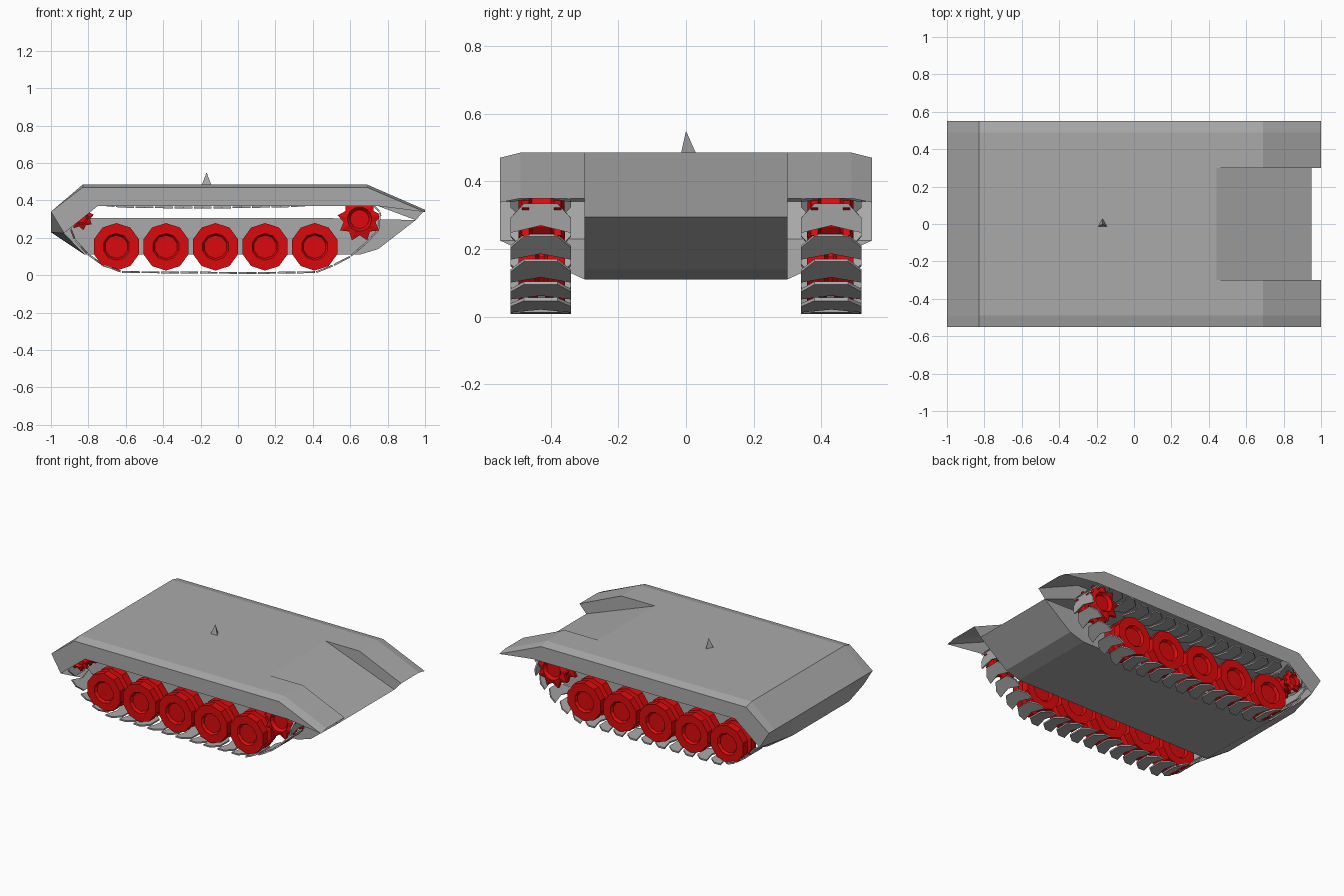
import bpy, bmesh, math
from mathutils import Vector

if "Cube" in bpy.data.objects:
    bpy.data.objects.remove(bpy.data.objects["Cube"])


def material(name, col):
    m = bpy.data.materials.new(name)
    m.diffuse_color = (*col, 1)
    m.use_nodes = True
    m.node_tree.nodes["Principled BSDF"].inputs["Base Color"].default_value = m.diffuse_color
    return m


GREY = material("steel_grey", (0.40, 0.40, 0.40))
RED = material("wheel_red", (0.72, 0.003, 0.004))


def make(name, bm, mat, mirror=True, up=False):
    """Turn a bmesh into an object, mirrored across the centre line."""
    bmesh.ops.remove_doubles(bm, verts=bm.verts, dist=1e-4)
    bmesh.ops.recalc_face_normals(bm, faces=bm.faces)
    if up:
        top = max(bm.faces, key=lambda f: f.calc_center_median().z)
        if top.normal.z < 0:
            bmesh.ops.reverse_faces(bm, faces=bm.faces)
    me = bpy.data.meshes.new(name)
    bm.to_mesh(me)
    bm.free()
    me.materials.append(mat)
    ob = bpy.data.objects.new(name, me)
    bpy.context.collection.objects.link(ob)
    if mirror:
        mod = ob.modifiers.new("mirror", 'MIRROR')
        mod.use_axis = (False, True, False)
    return ob


def face(bm, *pts):
    bm.faces.new([bm.verts.new(p) for p in pts])


# hull: one half, as open armour plates
IN, TOP, OUT = 0.30, 0.49, 0.55
bm = bmesh.new()
# deck
face(bm, (-.83, 0, .485), (.44, 0, .485), (.44, IN, .485), (.69, IN, .485),
     (.69, TOP, .485), (-.83, TOP, .485))
# sloped front plate between the fenders, and fender cheek
face(bm, (.44, 0, .485), (.95, 0, .295), (.95, IN, .295), (.44, IN, .485))
face(bm, (.44, IN, .485), (.95, IN, .295), (1, IN, .35), (.69, IN, .485))
# front fender and bevelled outer edge
face(bm, (.69, IN, .485), (1, IN, .35), (1, TOP, .35), (.69, TOP, .485))
face(bm, (.69, TOP, .485), (1, TOP, .35), (1, OUT, .338), (.69, OUT, .47))
face(bm, (-.83, TOP, .485), (.69, TOP, .485), (.69, OUT, .47), (-.83, OUT, .47))
# side skirt
face(bm, (-.83, OUT, .47), (.69, OUT, .47), (1, OUT, .338), (.75, OUT, .37),
     (-.75, OUT, .37), (-.93, OUT, .225), (-1, OUT, .34))
# rear plates
face(bm, (-.83, 0, .485), (-.83, TOP, .485), (-1, TOP, .34), (-1, 0, .34))
face(bm, (-.83, TOP, .485), (-.83, OUT, .47), (-1, OUT, .34), (-1, TOP, .34))
face(bm, (-1, 0, .34), (-1, IN, .34), (-1, IN, .23), (-1, 0, .23))
face(bm, (-1, IN, .34), (-1, OUT, .34), (-.93, OUT, .225), (-1, IN, .23))
face(bm, (-1, 0, .23), (-1, IN, .23), (-.82, IN, .11), (-.82, 0, .11))
face(bm, (-1, IN, .23), (-.93, OUT, .225), (-.82, IN, .11))
# belly and lower nose
face(bm, (-.82, 0, .11), (-.82, IN, .11), (.65, IN, .11), (.65, 0, .11))
face(bm, (.65, 0, .11), (.65, IN, .11), (.75, IN, .14), (.75, 0, .14))
face(bm, (.75, 0, .14), (.75, IN, .14), (.95, IN, .295), (.95, 0, .295))
# lower hull side
face(bm, (-.82, IN, .11), (.65, IN, .11), (.75, IN, .14), (.95, IN, .295),
     (.5, IN, .305), (-.93, IN, .305), (-1, IN, .23))
make("hull", bm, GREY, up=True)

# small spike on the deck
bm = bmesh.new()
bmesh.ops.create_cone(bm, cap_ends=True, segments=3, radius1=.03, radius2=0, depth=.068)
bmesh.ops.translate(bm, verts=bm.verts, vec=(-.168, 0, .516))
make("deck_spike", bm, GREY, mirror=False)


def lathe(name, cx, cz, profile, n, teeth=0):
    """Spin (radius, y) points about y; rows wider than `teeth` alternate into teeth."""
    bm = bmesh.new()
    rows = []
    for r, y in profile:
        row = []
        for i in range(n):
            a = 2 * math.pi * (i + .5) / n
            q = r * .72 if teeth and r > teeth and i % 2 else r
            row.append(bm.verts.new((cx + q * math.cos(a), y, cz + q * math.sin(a))))
        rows.append(row)
    for a, b in zip(rows, rows[1:]):
        for i in range(n):
            j = (i + 1) % n
            bm.faces.new((a[i], a[j], b[j], b[i]))
    bm.faces.new(rows[0])
    bm.faces.new(rows[-1])
    return make(name, bm, RED)


# road wheels: double dished discs
WHEEL = [(.062, .375), (.072, .358), (.127, .358), (.127, .41), (.08, .42),
         (.08, .435), (.127, .445), (.127, .495), (.072, .495), (.062, .478)]
for k in range(5):
    lathe(f"road_wheel_{k + 1}", -.65 + .265 * k, .152, WHEEL, 10)

# toothed drive sprocket in front, small idler at the rear
SPROCKET = [(.05, .375), (.065, .36), (.12, .37), (.12, .39), (.07, .40),
            (.07, .455), (.12, .465), (.12, .485), (.065, .495), (.05, .475)]
lathe("drive_sprocket", .65, .30, SPROCKET, 18, teeth=.1)
lathe("rear_idler", -.84, .31, [(r * .58, y) for r, y in SPROCKET], 16, teeth=.055)

# track: tapered link plates spaced along a closed loop
PATH = [(-.62, .017), (.1, .012), (.44, .017), (.60, .10), (.74, .22), (.775, .31),
        (.72, .40), (.62, .42), (.35, .37), (-.1, .362), (-.6, .364), (-.82, .385),
        (-.90, .34), (-.91, .26), (-.86, .17), (-.76, .07)]
pts = [Vector(p) for p in PATH]
segs = list(zip(pts, pts[1:] + pts[:1]))
total = sum((b - a).length for a, b in segs)


def along(d):
    d %= total
    for a, b in segs:
        s = (b - a).length
        if d <= s:
            return a.lerp(b, d / s)
        d -= s
    return pts[0].copy()


LINKS = 36
step = total / LINKS
bm = bmesh.new()
for k in range(LINKS):
    p, q = along(k * step), along(k * step + step * .92)
    t = (q - p).normalized()
    nrm = Vector((t.y, -t.x)) * .005
    outline = [(0, -.09), (.5, -.09), (1, -.05), (1, .05), (.5, .09), (0, .09), (.25, 0)]
    rings = []
    for s in (-1, 1):
        ring = []
        for u, w in outline:
            c = p.lerp(q, u) + nrm * s
            ring.append(bm.verts.new((c.x, .43 + w, max(c.y, 0))))
        rings.append(ring)
    a, b = rings
    m = len(outline)
    bm.faces.new(a[::-1])
    bm.faces.new(b)
    for i in range(m):
        j = (i + 1) % m
        bm.faces.new((a[i], a[j], b[j], b[i]))
make("track_links", bm, GREY)
